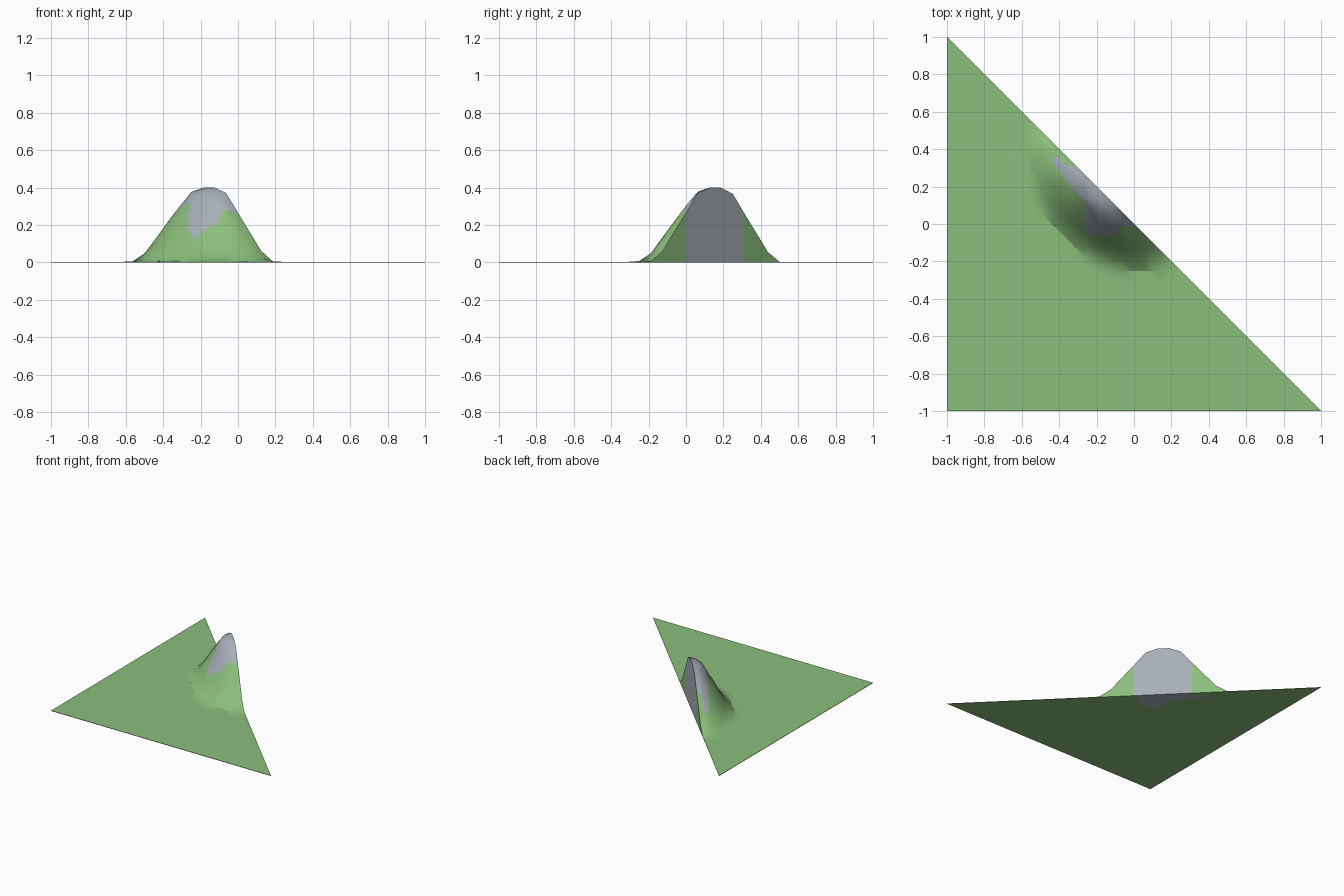
import bpy, bmesh, math
from mathutils import Vector

if "Cube" in bpy.data.objects:
    bpy.data.objects.remove(bpy.data.objects["Cube"])

STEP = 1 / 16          # terrain grid spacing
N = 32                 # cells along each short side
GROUND = 0.003         # thin ground slab

# Bell-shaped hill: (distance from the peak, height)
BELL = [(0, 0.415), (0.27, 0.37), (0.45, 0.265), (0.69, 0.13), (0.83, 0.05), (1.0, GROUND)]

# Rock patch outline seen from above (runs past the cut side)
ROCK = [(-0.31, 0.31), (-0.36, 0.31), (-0.41, 0.36), (-0.45, 0.35), (-0.40, 0.28),
        (-0.34, 0.20), (-0.26, 0.11), (-0.27, 0.0), (-0.24, -0.065), (-0.11, -0.065),
        (-0.08, -0.02), (0.005, -0.005), (0.2, 0.2), (-0.2, 0.5)]


def height(x, y):
    across, along = -(x + y) / 0.45, ((y - x) / 2 - 0.155) / 0.345
    r = math.hypot(across, along)
    for (r0, h0), (r1, h1) in zip(BELL, BELL[1:]):
        if r <= r1:
            return h0 + (h1 - h0) * (r - r0) / (r1 - r0)
    return GROUND


def in_rock(x, y):
    inside = False
    for (x0, y0), (x1, y1) in zip(ROCK, ROCK[1:] + ROCK[:1]):
        if (y0 > y) != (y1 > y) and x < x0 + (x1 - x0) * (y - y0) / (y1 - y0):
            inside = not inside
    return inside


def material(name, colour):
    m = bpy.data.materials.new(name)
    m.diffuse_color = (*colour, 1)
    m.use_nodes = True
    m.node_tree.nodes["Principled BSDF"].inputs["Base Color"].default_value = m.diffuse_color
    return m


# Triangular sheet, half of a square grid
bm = bmesh.new()
grid = {(i, j): bm.verts.new((-1 + i * STEP, -1 + j * STEP, 0))
        for i in range(N + 1) for j in range(N + 1 - i)}
for i, j in grid:
    if i + j < N:
        bm.faces.new((grid[i, j], grid[i + 1, j], grid[i, j + 1]))
    if i + j < N - 1:
        bm.faces.new((grid[i + 1, j], grid[i + 1, j + 1], grid[i, j + 1]))

# Raise a second layer into the hill, leaving a flat base and a cut wall
layer = bmesh.ops.extrude_face_region(bm, geom=bm.faces[:], use_keep_orig=True)
for v in layer["geom"]:
    if isinstance(v, bmesh.types.BMVert):
        v.co.z = height(v.co.x, v.co.y)
bmesh.ops.recalc_face_normals(bm, faces=bm.faces[:])

# Cut the rock outline into the faces
for a, b in zip(ROCK[:12], ROCK[1:12]):
    a, b = Vector((*a, 0)), Vector((*b, 0))
    d = b - a
    near = []
    for f in bm.faces:
        c = f.calc_center_median()
        c.z = 0
        t = min(1, max(0, (c - a).dot(d) / d.length_squared))
        if (c - a - d * t).length < 0.06:
            near.append(f)
    geom = near + list({e for f in near for e in f.edges}) + list({v for f in near for v in f.verts})
    bmesh.ops.bisect_plane(bm, geom=geom, dist=1e-5, plane_co=a, plane_no=(-d.y, d.x, 0))
bmesh.ops.triangulate(bm, faces=[f for f in bm.faces if len(f.verts) > 4])

# Rock inside the outline, grass elsewhere
for f in bm.faces:
    c = f.calc_center_median()
    f.material_index = int(in_rock(c.x, c.y))

mesh = bpy.data.meshes.new("hill_terrain")
bm.to_mesh(mesh)
bm.free()
mesh.materials.append(material("grass green", (0.26, 0.52, 0.20)))
mesh.materials.append(material("rock grey", (0.39, 0.43, 0.48)))
terrain = bpy.data.objects.new("hill_terrain", mesh)
bpy.context.collection.objects.link(terrain)
bpy.context.view_layer.objects.active = terrain
terrain.select_set(True)
bpy.ops.object.shade_smooth_by_angle(angle=math.radians(30))
